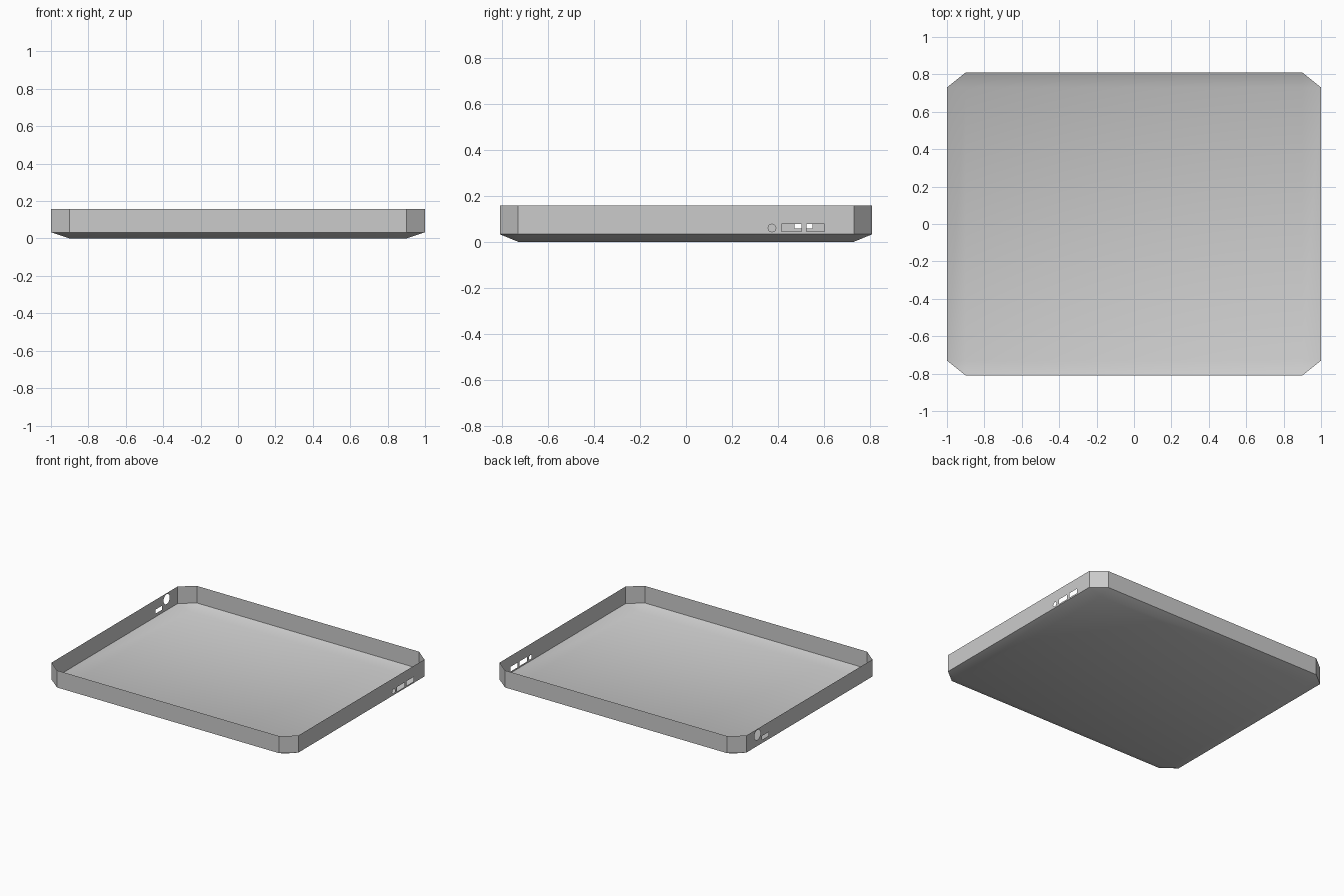
import bpy, bmesh
from math import cos, sin, tau
from mathutils import Vector

default = bpy.data.objects.get("Cube")
if default:
    bpy.data.objects.remove(default, do_unlink=True)

HALF_X, HALF_Y = 1.0, 0.81        # outer size
IN_X, IN_Y = 0.9, 0.73            # flat floor and straight wall extents
LIP, TOP = 0.033, 0.158           # bottom and top of the walls

grey = bpy.data.materials.new("plain grey")
grey.use_nodes = True
grey.diffuse_color = (0.6, 0.6, 0.6, 1)
grey.node_tree.nodes["Principled BSDF"].inputs["Base Color"].default_value = grey.diffuse_color

bm = bmesh.new()


def box_hole(y0, y1, z0, z1):
    return [(y0, z0), (y1, z0), (y1, z1), (y0, z1)]


def round_hole(y, z, radius, sides):
    return [(y + radius * cos(tau * i / sides), z + radius * sin(tau * i / sides))
            for i in range(sides)]


def loop_edges(verts):
    return [bm.edges.get((a, b)) or bm.edges.new((a, b))
            for a, b in zip(verts, verts[1:] + verts[:1])]


def pierced_wall(corners, side, holes):
    """Fill one side wall, leaving the port openings free."""
    edges = loop_edges(corners)
    for hole in holes:
        edges += loop_edges([bm.verts.new((side * HALF_X, y, z)) for y, z in hole])
    bmesh.ops.triangle_fill(bm, use_beauty=True, use_dissolve=False,
                            edges=edges, normal=Vector((side, 0, 0)))


# Octagonal outline, counter-clockwise from the right side's front end
outline = []
for sx, sy in ((1, -1), (1, 1), (-1, 1), (-1, -1)):
    pair = [(sx * IN_X, sy * HALF_Y), (sx * HALF_X, sy * IN_Y)]
    outline += pair if sx * sy < 0 else pair[::-1]
lower = [bm.verts.new((x, y, LIP)) for x, y in outline]
upper = [bm.verts.new((x, y, TOP)) for x, y in outline]
floor = [bm.verts.new((sx * IN_X, sy * IN_Y, 0))
         for sx, sy in ((1, -1), (1, 1), (-1, 1), (-1, -1))]

# Port openings, listed by the wall's side
ports = {
    1: [round_hole(0.374, 0.06, 0.017, 8),
        box_hole(0.415, 0.502, 0.044, 0.078),
        box_hole(0.524, 0.602, 0.044, 0.078)],
    -1: [round_hole(0.602, 0.114, 0.036, 16),
         box_hole(0.472, 0.55, 0.057, 0.086)],
}

# Walls and cut corners
for i in range(8):
    j = (i + 1) % 8
    quad = [lower[i], lower[j], upper[j], upper[i]]
    if i in (1, 5):
        pierced_wall(quad, 1 if i == 1 else -1, ports[1 if i == 1 else -1])
    else:
        bm.faces.new(quad)

# Sloped underside, corner triangles and floor
for c in range(4):
    a, b = lower[2 * c], lower[2 * c + 1]
    bm.faces.new((floor[c], b, a))
    n = (c + 1) % 4
    bm.faces.new((floor[c], floor[n], lower[2 * n], b))
bm.faces.new(floor[::-1])

bmesh.ops.recalc_face_normals(bm, faces=bm.faces[:])
bottom = min(bm.faces, key=lambda f: f.calc_center_median().z)
if bottom.normal.z > 0:
    bmesh.ops.reverse_faces(bm, faces=bm.faces[:])

mesh = bpy.data.meshes.new("tray_shell")
bm.to_mesh(mesh)
bm.free()
mesh.materials.append(grey)
tray = bpy.data.objects.new("tray_shell", mesh)
bpy.context.collection.objects.link(tray)

# Soft underside, crisp walls
bpy.ops.object.select_all(action="DESELECT")
tray.select_set(True)
bpy.context.view_layer.objects.active = tray
bpy.ops.object.shade_smooth_by_angle()
